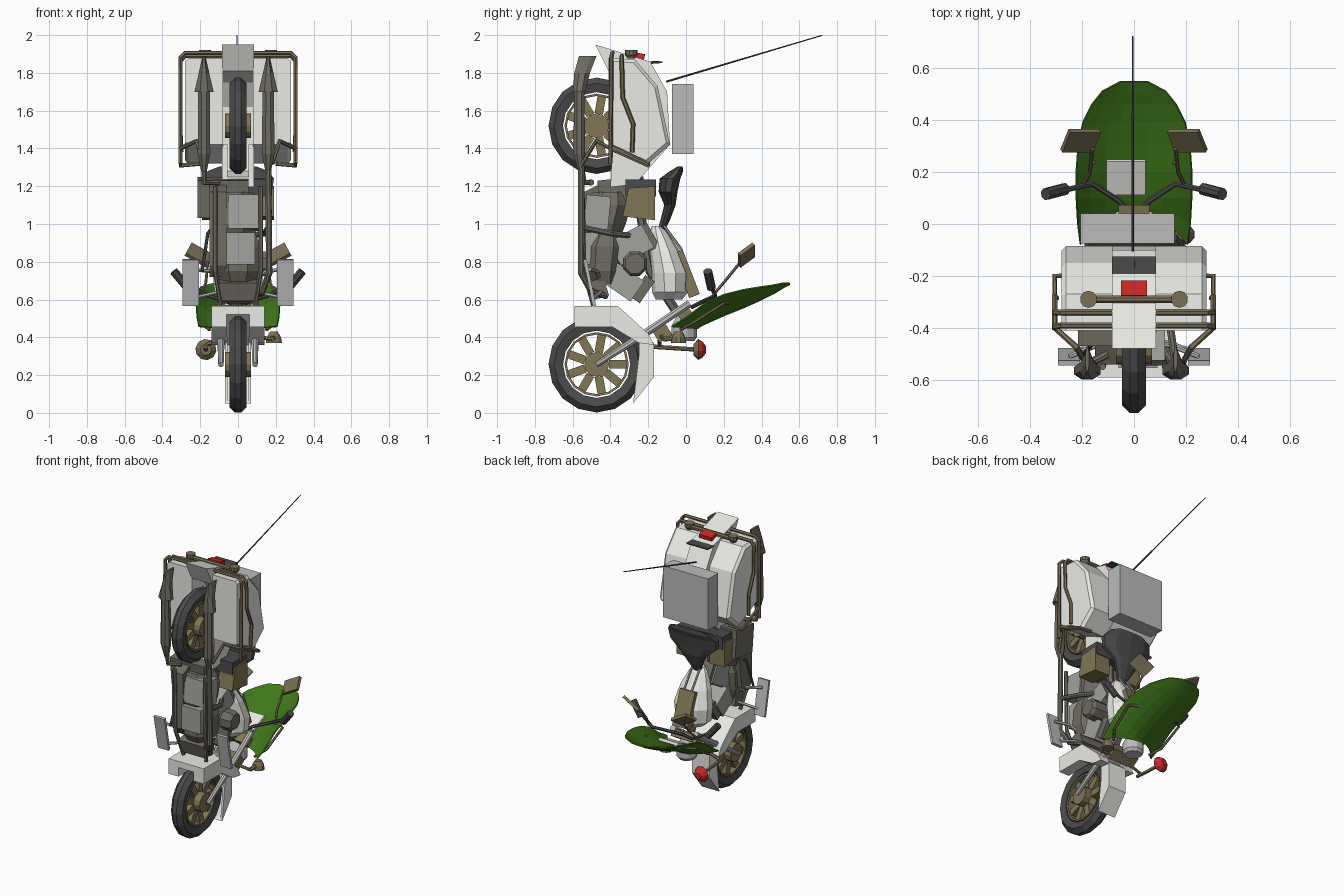
import bpy, bmesh, math
from mathutils import Vector, Matrix, Euler

if "Cube" in bpy.data.objects:
    bpy.data.objects.remove(bpy.data.objects["Cube"])

COL = dict(brown=(.20, .16, .09, 1), taupe=(.16, .15, .12, 1), dark=(.07, .07, .07, 1), green=(.05, .19, .01, 1),
           red=(.6, .02, .02, 1), white=(.82, .82, .78, 1), silver=(.5, .5, .5, 1), tan=(.22, .18, .09, 1), grey=(.36, .36, .34, 1))
MATS = {}
for k, c in COL.items():
    MATS[k] = bpy.data.materials.new(k)
    MATS[k].diffuse_color = c


def finish(name, bm, col, both=False):
    bmesh.ops.recalc_face_normals(bm, faces=bm.faces[:])
    if both:
        new = bmesh.ops.duplicate(bm, geom=bm.verts[:] + bm.edges[:] + bm.faces[:])['geom']
        for v in new:
            if isinstance(v, bmesh.types.BMVert):
                v.co.x *= -1
        bmesh.ops.reverse_faces(bm, faces=[f for f in new if isinstance(f, bmesh.types.BMFace)])
    me = bpy.data.meshes.new(name)
    bm.to_mesh(me)
    bm.free()
    ob = bpy.data.objects.new(name, me)
    bpy.context.collection.objects.link(ob)
    me.materials.append(MATS[col])
    return ob


def skin(bm, rings):
    n = len(rings[0])
    for A, B in zip(rings, rings[1:]):
        for k in range(n):
            bm.faces.new((A[k], A[(k + 1) % n], B[(k + 1) % n], B[k]))
    bm.faces.new(rings[0])
    bm.faces.new(rings[-1])


def sweep(name, pts, r, col, n=6, both=False):
    """Round bar through points, radius constant or per point."""
    bm = bmesh.new()
    P = [Vector(p) for p in pts]
    R = r if isinstance(r, (list, tuple)) else [r] * len(P)
    rings, u = [], None
    for i, p in enumerate(P):
        a = (p - P[i - 1]).normalized() if i else Vector()
        b = (P[i + 1] - p).normalized() if i < len(P) - 1 else Vector()
        t = (a + b).normalized()
        u = (u - t * u.dot(t)).normalized() if u else t.orthogonal().normalized()
        w = t.cross(u)
        rings.append([bm.verts.new(p + (u * math.cos(q) + w * math.sin(q)) * R[i])
                      for q in (2 * math.pi * (k + .5) / n for k in range(n))])
    skin(bm, rings)
    return finish(name, bm, col, both)


def loft(name, secs, col, n=8, both=False):
    """Stacked elliptical sections (x, y, z, half width, half depth) along z."""
    bm = bmesh.new()
    skin(bm, [[bm.verts.new((x + a * math.cos(q), y + b * math.sin(q), z))
               for q in (2 * math.pi * (k + .5) / n for k in range(n))] for x, y, z, a, b in secs])
    return finish(name, bm, col, both)


def box(name, c, s, col, rot=(0, 0, 0), both=False):
    bm = bmesh.new()
    m = Matrix.Translation(c) @ Euler(rot).to_matrix().to_4x4() @ Matrix.Diagonal((*s, 1))
    bmesh.ops.create_cube(bm, size=1, matrix=m)
    return finish(name, bm, col, both)


def prism(name, yz, x0, x1, col, both=False):
    bm = bmesh.new()
    f = bm.faces.new([bm.verts.new((x0, y, z)) for y, z in yz])
    e = bmesh.ops.extrude_face_region(bm, geom=[f])['geom']
    bmesh.ops.translate(bm, verts=[v for v in e if isinstance(v, bmesh.types.BMVert)], vec=(x1 - x0, 0, 0))
    return finish(name, bm, col, both)


def lathe_x(name, prof, c, col, n=16):
    """Closed ring around the x axis from (radius, x) points."""
    bm = bmesh.new()
    m = len(prof)
    rings = [[bm.verts.new((x, c[0] + r * math.cos(q), c[1] + r * math.sin(q))) for r, x in prof]
             for q in (2 * math.pi * k / n for k in range(n))]
    for i in range(n):
        A, B = rings[i], rings[(i + 1) % n]
        for k in range(m):
            bm.faces.new((A[k], A[(k + 1) % m], B[(k + 1) % m], B[k]))
    return finish(name, bm, col)


# Wheels: tyre, rim, hub and spokes
for tag, zc in (('front', .257), ('rear', 1.52)):
    c = (-.473, zc)
    lathe_x(tag + '_tyre', [(.178, -.035), (.225, -.046), (.255, -.016), (.255, .016), (.225, .046), (.178, .035)], c, 'dark')
    lathe_x(tag + '_rim', [(.158, -.034), (.17, -.036), (.17, .036), (.158, .034)], c, 'tan')
    sweep(tag + '_hub', [(-.07, *c), (.07, *c)], .066, 'tan', 12)
    for k in range(9):
        a = 2 * math.pi * k / 9
        box(f'{tag}_spoke_{k}', (0, c[0] + .115 * math.cos(a), c[1] + .115 * math.sin(a)), (.045, .1, .045), 'tan', (a, 0, 0))

# Front fender: narrow arch with side flanges plus wider skirt
prism('front_fender_arch', [(-.59, .555), (-.37, .555), (-.17, .37), (-.17, .19), (-.28, .05), (-.265, .07),
                            (-.2, .2), (-.2, .36), (-.38, .52), (-.59, .52)], -.07, .07, 'white')
prism('front_fender_flange', [(-.28, .05), (-.17, .19), (-.17, .37), (-.25, .41), (-.25, .3)], .055, .07, 'white', True)
prism('front_fender_skirt', [(-.59, .565), (-.36, .565), (-.2, .42), (-.17, .36), (-.25, .37), (-.39, .455), (-.59, .455)], .06, .14, 'white', True)
prism('fender_skirt_top', [(-.59, .565), (-.36, .565), (-.2, .42), (-.22, .41), (-.37, .54), (-.59, .54)], -.13, .13, 'white')

# Fork, steering head and headlight
sweep('fork_leg', [(.09, -.475, .255), (.09, -.24, .405), (.09, .02, .58)], [.015, .021, .021], 'silver', 8, True)
box('fork_lower_brace', (0, -.13, .43), (.2, .08, .09), 'tan', (.57, 0, 0))
box('fork_upper_brace', (0, -.01, .53), (.2, .07, .05), 'tan', (.57, 0, 0))
loft('headlight', [(0, -.01, .38, .055, .055), (0, -.01, .40, .07, .07), (0, -.01, .46, .07, .07), (0, -.01, .52, .035, .035)], 'silver', 12)

# Windshield: bowed sheet with rounded top
bm = bmesh.new()
rows = [(-.08, .205, .43, .03), (.0, .215, .44, .07), (.1, .22, .475, .11), (.2, .22, .52, .11), (.3, .213, .56, .095),
        (.39, .195, .60, .07), (.46, .16, .635, .045), (.51, .12, .665, .025), (.547, .05, .685, .005)]
grid = []
for i, (y, w, z, sag) in enumerate(rows):
    line = []
    for k in range(9):
        t = k / 4 - 1
        yy = y + (.14 * (1 - t * t) if i == 0 else .07 * (1 - t * t) if i == 1 else 0)
        line.append(bm.verts.new((w * t, yy if i > 1 else min(yy, .09), z + sag * t * t + (.02 * (1 - t * t) if i < 2 else 0))))
    grid.append(line)
for A, B in zip(grid, grid[1:]):
    for k in range(8):
        bm.faces.new((A[k], A[k + 1], B[k + 1], B[k]))
ws = finish('windshield', bm, 'green')
ws.modifiers.new('thickness', 'SOLIDIFY').thickness = .008
sweep('windshield_stay', [(.15, -.03, .44), (.2, .04, .48), (.215, .2, .58), (.15, .24, .585)], .009, 'brown', 6, True)
box('windshield_pad', (-.03, .18, .57), (.15, .14, .02), 'white', (.42, 0, 0))

# Handlebars, grips and mirrors
sweep('handlebar', [(.0, .03, .56), (.06, .09, .59), (.16, .155, .62), (.27, .13, .68)], .011, 'dark', 6, True)
sweep('grip', [(.265, .135, .66), (.34, .115, .75)], .024, 'dark', 8, True)
sweep('mirror_arm', [(.2, .14, .62), (.17, .2, .69), (.16, .29, .80)], .008, 'brown', 6, True)
box('mirror', (.205, .32, .835), (.135, .1, .02), 'brown', (.7, -.5, 0), True)

# Lamps beside the fork
sweep('lamp_bar', [(-.17, -.17, .35), (-.17, .06, .335)], .012, 'brown')
sweep('lamp_cross_bar', [(-.17, -.14, .36), (0, -.14, .42), (.18, -.12, .39)], .011, 'brown')
sweep('lamp_shell', [(-.17, .04, .335), (-.17, .065, .335)], [.03, .056], 'brown', 10)
sweep('lamp_lens', [(-.17, .065, .335), (-.17, .085, .335), (-.17, .105, .335)], [.054, .045, .02], 'red', 10)
sweep('siren_arm', [(.18, -.12, .39), (.19, -.04, .40)], .014, 'brown')
loft('siren', [(.19, -.04, .37, .045, .04), (.19, -.04, .40, .04, .036), (.19, -.04, .43, .022, .022)], 'brown', 10)

# Tank with instrument console and saddle
loft('fuel_tank', [(0, -.09, .60, .08, .07), (0, -.085, .64, .13, .095), (0, -.085, .74, .14, .1), (0, -.115, .86, .11, .08),
                   (0, -.145, .96, .065, .045), (0, -.155, .99, .04, .025)], 'white', 10)
box('console', (0, 0, .735), (.12, .06, .25), 'tan', (.37, 0, 0))
sweep('tank_trim', [(.03, -.115, .99), (.03, -.02, .86)], .007, 'silver', 6, True)
loft('saddle', [(0, -.13, .97, .03, .02), (0, -.11, 1.02, .055, .025), (0, -.085, 1.1, .1, .03), (0, -.095, 1.17, .19, .05),
                (0, -.085, 1.24, .2, .055), (0, -.05, 1.28, .17, .035), (0, -.03, 1.305, .1, .012)], 'dark', 10)
box('saddle_support', (0, -.24, 1.19), (.36, .16, .09), 'dark')
prism('tool_box', [(-.305, 1.19), (-.335, 1.04), (-.165, 1.02), (-.165, 1.2)], .07, .19, 'tan', True)

# Engine and gearbox
box('battery_case', (-.08, -.36, 1.14), (.27, .2, .2), 'taupe', (.1, 0, 0))
loft('gearbox', [(-.02, -.43, .93, .11, .09), (-.02, -.43, 1.0, .14, .12), (-.02, -.41, 1.1, .14, .13), (-.02, -.40, 1.17, .1, .1)], 'taupe', 8)
box('gearbox_cover', (.035, -.47, 1.06), (.17, .13, .18), 'grey', (-.1, 0, 0))
loft('crankcase', [(0, -.43, .68, .1, .08), (0, -.44, .75, .13, .11), (0, -.43, .88, .13, .12), (0, -.42, .95, .1, .09)], 'taupe', 8)
prism('primary_cover', [(-.54, .78), (-.5, .72), (-.42, .76), (-.38, 1.1), (-.44, 1.22), (-.54, 1.17)], -.15, -.06, 'taupe')
box('front_cylinder', (0, -.34, .70), (.18, .2, .13), 'grey', (-.6, 0, 0))
box('rear_cylinder', (0, -.29, .89), (.18, .2, .14), 'grey', (.5, 0, 0))
box('front_head', (0, -.23, .655), (.16, .06, .14), 'taupe', (-.6, 0, 0))
box('rear_head', (0, -.20, .93), (.16, .06, .14), 'taupe', (.5, 0, 0))
box('sump', (.015, -.51, .87), (.15, .09, .17), 'grey')
box('generator', (0, -.47, .655), (.2, .1, .1), 'taupe', (.3, 0, 0))
sweep('air_cleaner', [(.03, -.27, .79), (.15, -.27, .79), (.17, -.27, .79)], [.07, .07, .055], 'taupe', 8)

# Frame tubes and side footboards
sweep('down_tube', [(.09, -.49, .57), (.12, -.54, .75), (.12, -.55, 1.2)], .013, 'taupe', 6, True)
sweep('top_tube', [(0, -.06, .55), (0, -.19, .75), (0, -.24, 1.05), (.0, -.25, 1.25)], .025, 'taupe')
sweep('shifter_rod', [(-.19, -.5, .75), (-.16, -.46, .95), (-.12, -.4, 1.0)], .009, 'dark')
box('footboard', (.25, -.51, .69), (.085, .018, .25), 'silver', (.2, 0, 0), True)
sweep('footboard_bracket', [(.25, -.51, .76), (.15, -.47, .75), (.1, -.46, .72)], .01, 'silver', 6, True)
sweep('footboard_brace', [(.23, -.49, .61), (.1, -.45, .64)], .01, 'silver', 6, True)

# Exhausts: header, pipe, muffler and fishtail
for s, x in (('left', -.18), ('right', .16)):
    loft(s + '_muffler', [(x, -.555, 1.27, .014, .014), (x, -.565, 1.37, .036, .033), (x, -.565, 1.71, .033, .03)], 'taupe', 8)
    loft(s + '_fishtail', [(x, -.565, 1.70, .055, .036), (x, -.55, 1.80, .03, .045), (x, -.52, 1.89, .008, .05)], 'taupe', 8)
sweep('right_pipe', [(.16, -.555, 1.31), (.165, -.555, .74), (.13, -.5, .64), (.08, -.42, .62)], .018, 'taupe', 8)
sweep('left_pipe', [(-.18, -.555, 1.31), (-.18, -.54, 1.22), (-.1, -.5, 1.22)], .016, 'taupe', 8)
sweep('rear_header', [(.16, -.54, .98), (.14, -.4, .95), (.08, -.3, .94)], .016, 'taupe', 8)

# Rear fender, its side plates and the side cases
prism('rear_fender', [(-.48, 1.95), (-.19, 1.86), (-.1, 1.7), (-.085, 1.42), (-.27, 1.21), (-.4, 1.195), (-.39, 1.25),
                      (-.29, 1.28), (-.2, 1.42), (-.2, 1.62), (-.28, 1.75), (-.41, 1.81)], -.085, .085, 'white')
prism('rear_fender_side', [(-.39, 1.42), (-.4, 1.195), (-.27, 1.21), (-.085, 1.42)], .055, .085, 'white', True)
bm = bmesh.new()
for x, k in ((.08, 1.0), (.262, 1.0), (.28, .94)):
    for y, z in [(-.41, 1.88), (-.27, 1.87), (-.15, 1.73), (-.085, 1.42), (-.2, 1.32), (-.41, 1.42)]:
        bm.verts.new((x, -.41 + (y + .41) * k, 1.6 + (z - 1.6) * k))
bmesh.ops.convex_hull(bm, input=bm.verts[:])
bmesh.ops.dissolve_limit(bm, angle_limit=.03, verts=bm.verts[:], edges=bm.edges[:])
finish('side_case', bm, 'white', True)

# Rear box, aerial, lights and plate
box('radio_box', (-.025, -.017, 1.555), (.36, .115, .37), 'silver')
sweep('aerial', [(-.005, -.105, 1.753), (-.005, .722, 1.999)], [.006, .003], 'dark', 5)
box('tail_lamp', (0, -.25, 1.885), (.1, .06, .04), 'red', (-.2, 0, 0))
box('plate', (0, -.165, 1.857), (.17, .08, .008), 'dark')
sweep('plate_stem', [(0, -.27, 1.85), (0, -.14, 1.857)], .007, 'dark')
sweep('signal_bar', [(-.17, -.29, 1.895), (.17, -.29, 1.895)], .016, 'brown', 8)
loft('signal_lamp', [(.175, -.29, 1.875, .018, .018), (.175, -.29, 1.895, .033, .033), (.175, -.29, 1.92, .033, .033)], 'brown', 10, True)

# Tubular guards around the side cases
sweep('guard_front', [(0, -.39, 1.905), (.28, -.39, 1.905), (.305, -.395, 1.88), (.305, -.4, 1.32)], .012, 'brown', 6, True)
sweep('guard_rear', [(0, -.34, 1.89), (.28, -.34, 1.89), (.305, -.34, 1.86), (.305, -.335, 1.67), (.305, -.28, 1.53), (.3, -.285, 1.38)], .012, 'brown', 6, True)
sweep('guard_lower', [(.18, -.55, 1.32), (.22, -.475, 1.44), (.305, -.40, 1.40), (.305, -.2, 1.31), (.2, -.2, 1.32)], .012, 'brown', 6, True)

for m in bpy.data.materials:
    if m.users and not m.is_grease_pencil:
        m.use_nodes = True
        m.node_tree.nodes["Principled BSDF"].inputs["Base Color"].default_value = m.diffuse_color
